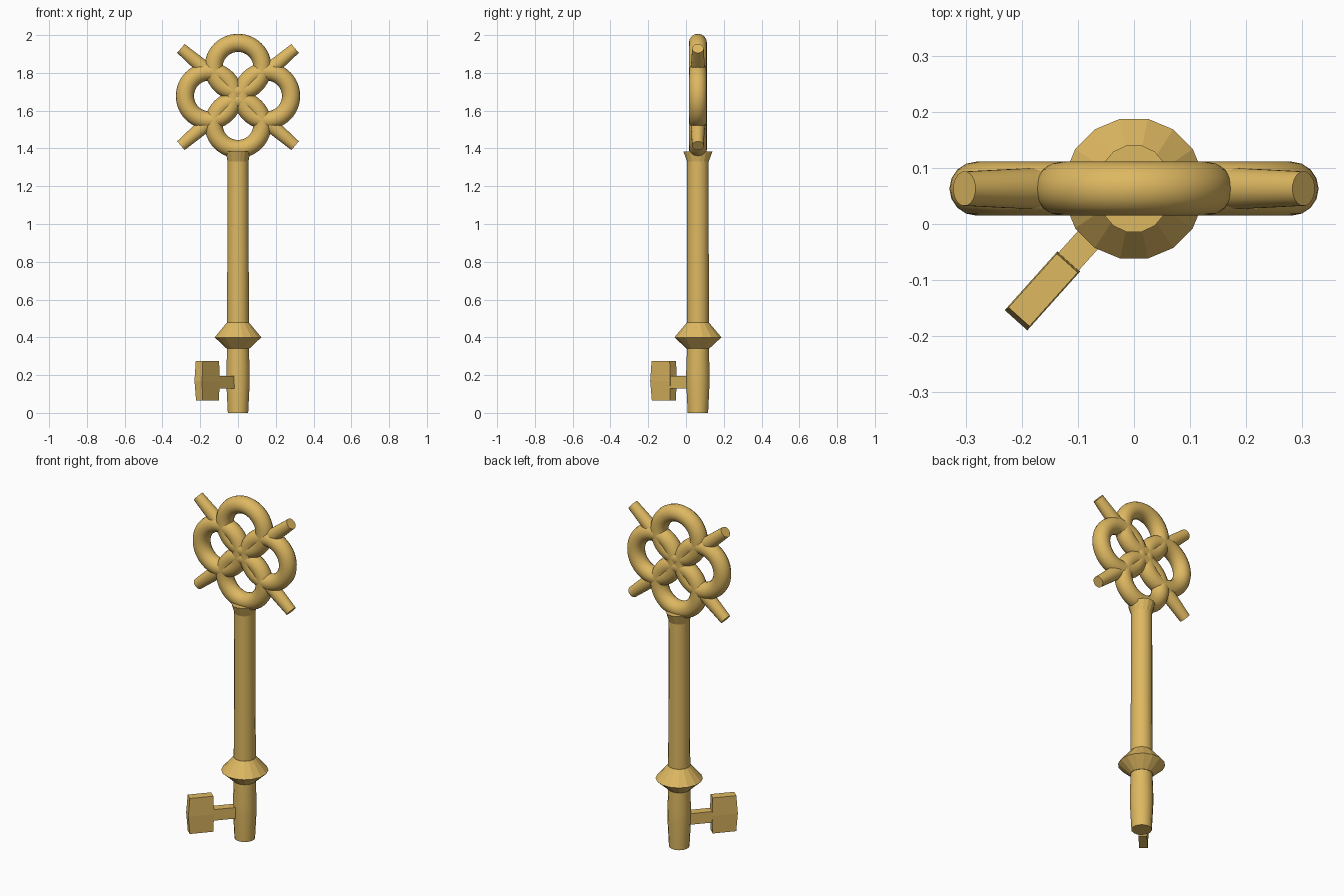
import bpy, bmesh, math
from mathutils import Matrix, Vector

if "Cube" in bpy.data.objects:
    bpy.data.objects.remove(bpy.data.objects["Cube"])

AX = 0.063          # y of the key axis
BOW = 1.678         # height of the bow centre

brass = bpy.data.materials.new("brass")
brass.diffuse_color = (0.73, 0.48, 0.12, 1)
brass.use_nodes = True
brass.node_tree.nodes["Principled BSDF"].inputs["Base Color"].default_value = brass.diffuse_color


def finish(ob, smooth=True):
    ob.data.materials.append(brass)
    if smooth:
        bpy.ops.object.select_all(action='DESELECT')
        ob.select_set(True)
        bpy.context.view_layer.objects.active = ob
        bpy.ops.object.shade_smooth_by_angle(angle=math.radians(32))
    return ob


def loft(name, rings, matrix, smooth=True):
    """Skin a list of closed point rings and cap both ends."""
    bm = bmesh.new()
    loops = [[bm.verts.new(p) for p in ring] for ring in rings]
    n = len(loops[0])
    for a, b in zip(loops, loops[1:]):
        for i in range(n):
            j = (i + 1) % n
            bm.faces.new((a[i], a[j], b[j], b[i]))
    bm.faces.new(loops[0][::-1])
    bm.faces.new(loops[-1])
    bmesh.ops.recalc_face_normals(bm, faces=bm.faces)
    bm.transform(matrix)
    me = bpy.data.meshes.new(name)
    bm.to_mesh(me)
    bm.free()
    ob = bpy.data.objects.new(name, me)
    bpy.context.collection.objects.link(ob)
    return finish(ob, smooth)


def turned(name, profile, matrix, sides=16, smooth=True):
    """Profile points are (x radius, y radius, z)."""
    rings = []
    for rx, ry, z in profile:
        ang = [2 * math.pi * (i + 0.5) / sides for i in range(sides)]
        rings.append([(rx * math.cos(a), ry * math.sin(a), z) for a in ang])
    return loft(name, rings, matrix, smooth)


axis = Matrix.Translation((0, AX, 0))

# Stem: barrel, collar, shaft and flared socket
turned("barrel", [(.055, .055, 0), (.063, .063, .16), (.063, .063, .22), (.058, .058, .36)], axis)
turned("collar", [(.061, .061, .34), (.126, .127, .40), (.06, .06, .478)], axis, smooth=False)
turned("shaft", [(.059, .059, .46), (.056, .058, 1.34)], axis)
turned("socket", [(.056, .058, 1.33), (.067, .079, 1.385)], axis, smooth=False)

# Bow: four interlocking rings
for i, side in enumerate(("right", "top", "left", "bottom")):
    a = i * math.pi / 2
    bpy.ops.mesh.primitive_torus_add(
        location=(.152 * math.cos(a), AX, BOW + .152 * math.sin(a)),
        rotation=(math.pi / 2, 0, 0), major_radius=.129, minor_radius=.048,
        major_segments=48, minor_segments=16)
    ob = bpy.context.object
    ob.name = "bow_ring_" + side
    finish(ob)

# Bow: two crossed bars, fuller in the middle
for s, name in ((1, "rising_bar"), (-1, "falling_bar")):
    turn = Vector((s * .302, 0, .257)).to_track_quat('Z', 'Y').to_matrix().to_4x4()
    turned(name, [(.031, .031, -.397), (.039, .042, -.2), (.043, .047, 0),
                  (.039, .042, .2), (.031, .031, .397)],
           Matrix.Translation((0, AX, 1.672)) @ turn)

# Bit: arm and slightly bulged plate, pointing forward and left
bit = axis @ Matrix.Rotation(math.atan2(-.744, -.667), 4, 'Z')


def box_ring(x0, x1, w, z):
    return [(x0, -w, z), (x1, -w, z), (x1, w, z), (x0, w, z)]


loft("bit_arm", [box_ring(.03, .19, .024, .13), box_ring(.03, .19, .024, .195)], bit, False)
loft("bit_plate", [box_ring(.178, .307, .023, .065), box_ring(.174, .315, .027, .17),
                   box_ring(.178, .307, .025, .275)], bit, False)
